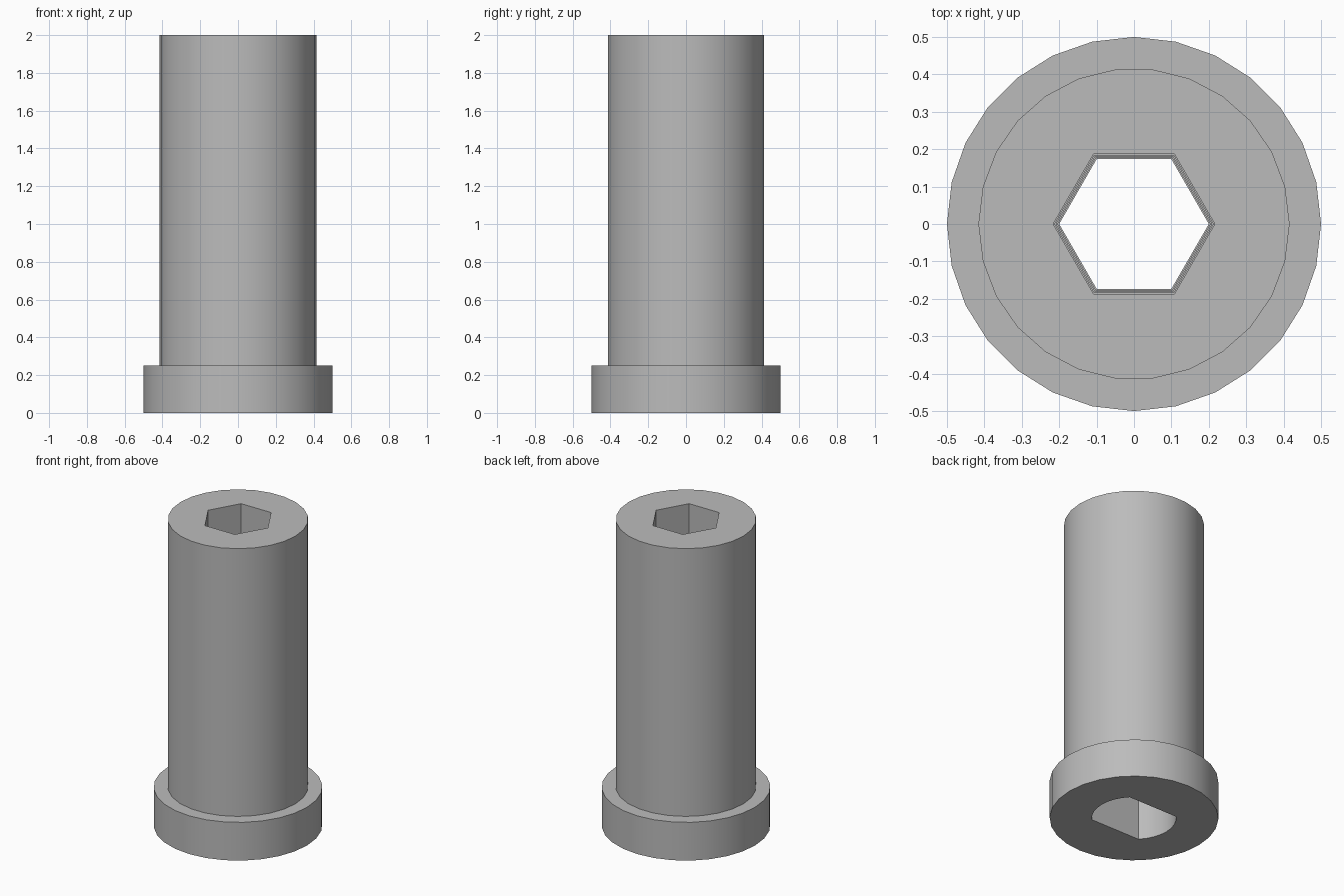
import bpy
import bmesh
from math import sin, cos, asin, tau, sqrt

old = bpy.data.objects.get("Cube")
if old:
    bpy.data.objects.remove(old, do_unlink=True)

# Plain grey metal
grey = bpy.data.materials.new("grey metal")
grey.use_nodes = True
grey.diffuse_color = (0.5, 0.5, 0.5, 1)
grey.node_tree.nodes["Principled BSDF"].inputs["Base Color"].default_value = grey.diffuse_color


def polygon(radius, sides):
    return [(radius * cos(tau * i / sides), radius * sin(tau * i / sides)) for i in range(sides)]


def double_d(radius, flat, steps):
    """Circle cut by two flats at y = +flat and y = -flat."""
    half = asin(flat / radius)
    arc = [half * (2 * i / steps - 1) for i in range(steps + 1)]
    right = [(radius * cos(a), radius * sin(a)) for a in arc]
    return right + [(-x, -y) for x, y in right]


def size(outline):
    return max(sqrt(x * x + y * y) for x, y in outline)


def build(name, chain):
    """Join a chain of (outline, height) loops with walls and flat caps."""
    bm = bmesh.new()
    loops = []
    for outline, z in chain:
        verts = [bm.verts.new((x, y, z)) for x, y in outline]
        for i in range(len(verts)):
            bm.edges.new((verts[i - 1], verts[i]))
        loops.append(verts)
    for (out_a, _), (out_b, _), a, b in zip(chain, chain[1:], loops, loops[1:]):
        n = len(a)
        if n == len(b):
            for i in range(n):
                j = (i + 1) % n
                bm.faces.new((a[i], a[j], b[j], b[i]))
        else:
            rim = [bm.edges.get((v[i - 1], v[i])) for v in (a, b) for i in range(len(v))]
            up = -1 if size(out_b) > size(out_a) else 1
            made = bmesh.ops.triangle_fill(bm, edges=rim, use_beauty=True, normal=(0, 0, up))
            for f in made["geom"]:
                if isinstance(f, bmesh.types.BMFace):
                    f.normal_update()
                    if f.normal.z * up < 0:
                        f.normal_flip()
    mesh = bpy.data.meshes.new(name)
    bm.to_mesh(mesh)
    bm.free()
    mesh.materials.append(grey)
    obj = bpy.data.objects.new(name, mesh)
    bpy.context.collection.objects.link(obj)
    bpy.ops.object.select_all(action="DESELECT")
    obj.select_set(True)
    bpy.context.view_layer.objects.active = obj
    bpy.ops.object.shade_smooth_by_angle(angle=0.5)
    return obj


HEAD_TOP, TOP, SLOT_TOP = 0.25, 2.0, 0.5
head = polygon(0.5, 28)
shaft = polygon(0.416, 26)
slot = double_d(0.25, 0.174, 8)

# Hexagonal bore narrowing downwards in small steps
STEPS = 5
radii = [0.216 - 0.004 * i for i in range(STEPS)]
drop = (TOP - SLOT_TOP) / STEPS
bore = []
for i, r in enumerate(radii):
    bore += [(polygon(r, 6), TOP - drop * i), (polygon(r, 6), TOP - drop * (i + 1))]

build("flanged_head", [(slot, 0), (head, 0), (head, HEAD_TOP), (shaft, HEAD_TOP)])
build("shaft", [(shaft, HEAD_TOP), (shaft, TOP), bore[0]])
build("hex_bore", bore)
build("slotted_socket", [bore[-1], (slot, SLOT_TOP), (slot, 0)])
